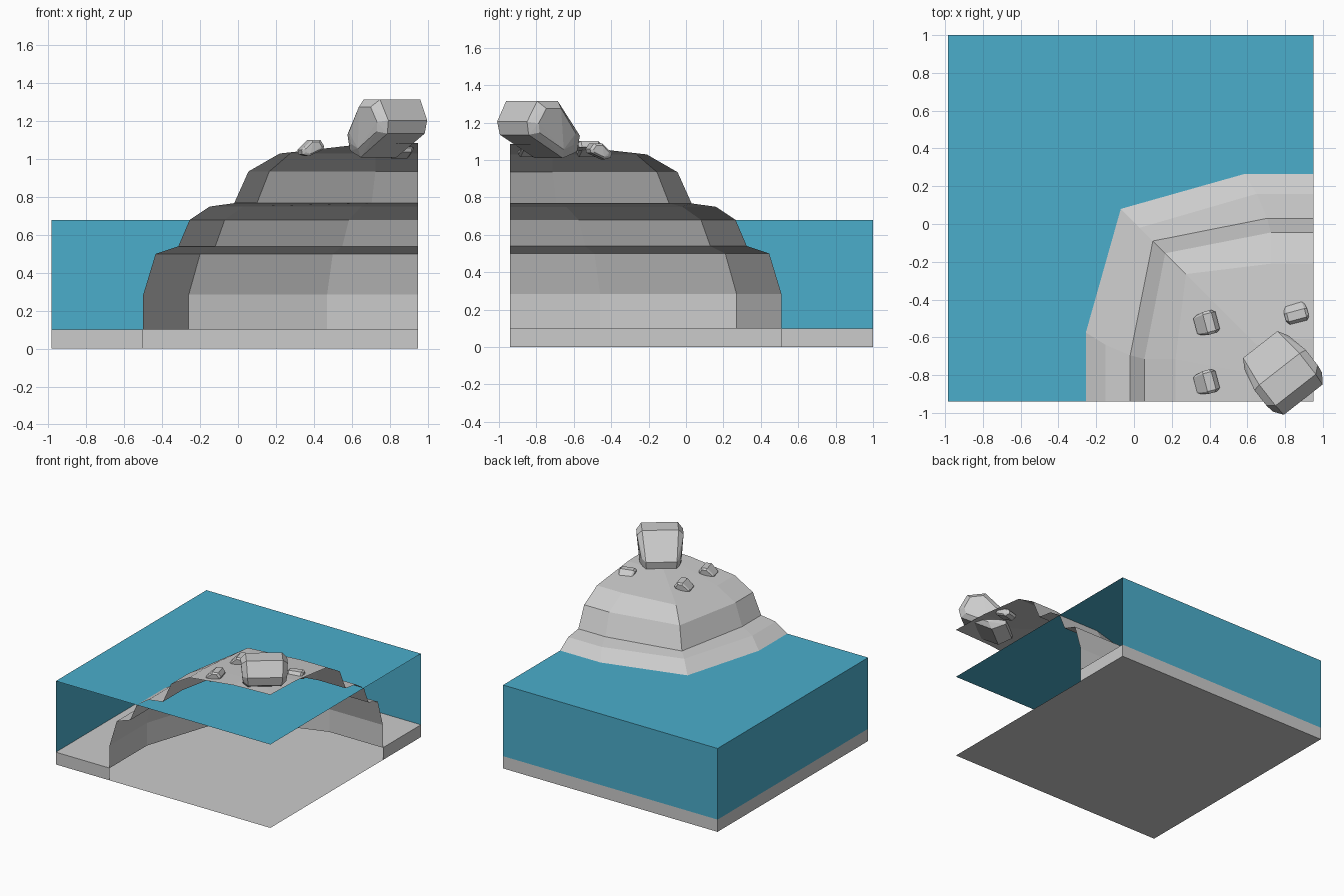
import bpy, bmesh
from math import radians, cos, sin

if "Cube" in bpy.data.objects:
    bpy.data.objects.remove(bpy.data.objects["Cube"])

X0, X1, Y0, Y1 = -0.985, 0.95, -0.94, 1.0   # tile extents
WATER, FLOOR = 0.68, 0.10


def finish(name, bm, mat=None):
    me = bpy.data.meshes.new(name)
    bm.to_mesh(me)
    bm.free()
    ob = bpy.data.objects.new(name, me)
    bpy.context.collection.objects.link(ob)
    if mat:
        me.materials.append(mat)
    return ob


def face(bm, pts):
    bm.faces.new([bm.verts.new(p) for p in pts])


def strip(bm, lower, upper):
    """Quads between two open rings, facing away from the cliff corner."""
    for i in range(len(lower) - 1):
        face(bm, [lower[i], upper[i], upper[i + 1], lower[i + 1]])


def contour(a, c, k, z):
    """Cliff contour, mirrored across the tile diagonal."""
    return [(a, Y0, z), (a, 0.01 - k, z), (c, 0.01 - c, z),
            (k, 0.01 - a, z), (X1, 0.01 - a, z)]


def border(z):
    """Outer left and back edge of the tile."""
    return [(X0, Y0, z), (X0, -0.46, z), (X0, Y1, z), (0.47, Y1, z), (X1, Y1, z)]


# cliff: terraced contours rising towards the open corner
levels = [(-0.5, -0.26, 0.47, FLOOR), (-0.5, -0.26, 0.47, 0.285),
          (-0.435, -0.2, 0.5, 0.5), (-0.315, -0.12, 0.55, 0.54),
          (-0.255, -0.07, 0.585, 0.68), (-0.15, 0.03, 0.65, 0.75),
          (-0.02, 0.1, 0.705, 0.768), (0.055, 0.165, 0.725, 0.935),
          (0.22, 0.275, 0.725, 1.03), (0.62, 0.65, 0.8, 1.075)]
rings = [contour(*l) for l in levels]
bm = bmesh.new()
for lo, hi in zip(rings, rings[1:]):
    strip(bm, lo, hi)
for p, q in zip(rings[-1], rings[-1][1:]):
    face(bm, [p, (X1, Y0, 1.085), q])
bmesh.ops.remove_doubles(bm, verts=bm.verts, dist=1e-4)
finish("cliff", bm)

# sea floor slab: floor, outer sides, short open-side strips and underside
bm = bmesh.new()
strip(bm, border(FLOOR), rings[0])
strip(bm, border(0), border(FLOOR))
face(bm, [(X0, Y0, 0), (-0.5, Y0, 0), (-0.5, Y0, FLOOR), (X0, Y0, FLOOR)])
face(bm, [(X1, 0.51, 0), (X1, Y1, 0), (X1, Y1, FLOOR), (X1, 0.51, FLOOR)])
face(bm, [(X0, Y0, 0), (X0, Y1, 0), (X1, Y1, 0), (X1, Y0, 0)])
bmesh.ops.remove_doubles(bm, verts=bm.verts, dist=1e-4)
finish("sea_floor", bm)

# water: full surface plus left and back walls
blue = bpy.data.materials.new("water_blue")
blue.diffuse_color = (0.07, 0.42, 0.60, 1)
blue.use_nodes = True
blue.node_tree.nodes["Principled BSDF"].inputs["Base Color"].default_value = blue.diffuse_color
bm = bmesh.new()
outer = [(X0, Y0), (X0, Y1), (X1, Y1)]
strip(bm, [(x, y, FLOOR) for x, y in outer], [(x, y, WATER) for x, y in outer])
face(bm, [(X0, Y0, WATER), (X1, Y0, WATER), (X1, Y1, WATER), (X0, Y1, WATER)])
bmesh.ops.remove_doubles(bm, verts=bm.verts, dist=1e-4)
finish("water", bm, blue)

# rocks: leaning side profile (along, height, half width), with chamfered sides
PROFILE = [(-0.19, -0.045, 0.115), (-0.175, -0.13, 0.11), (-0.07, -0.165, 0.12),
           (0.165, -0.04, 0.125), (0.18, 0.03, 0.13), (0.115, 0.14, 0.135),
           (-0.025, 0.14, 0.135)]


def rock(name, loc, angle, scale=(1, 1, 1)):
    bm = bmesh.new()
    ca, sa = cos(radians(angle)), sin(radians(angle))
    for u, z, w in PROFILE:
        for side in (-1, 1):
            for shrink, widen in ((1, 1), (0.72, 1.28)):
                a = u * shrink * scale[0]
                b = side * w * widen * scale[1]
                bm.verts.new((loc[0] + a * ca - b * sa, loc[1] + a * sa + b * ca,
                              loc[2] + z * shrink * scale[2]))
    bmesh.ops.convex_hull(bm, input=bm.verts)
    bmesh.ops.dissolve_limit(bm, angle_limit=radians(2), verts=bm.verts, edges=bm.edges)
    finish(name, bm)


rock("boulder", (0.785, -0.788, 1.175), -52)
small = (0.33, 0.36, 0.28)
rock("pebble_left", (0.385, -0.525, 1.062), 15, small)
rock("pebble_front", (0.385, -0.838, 1.062), 15, small)
rock("pebble_back", (0.857, -0.468, 1.05), -75, small)
